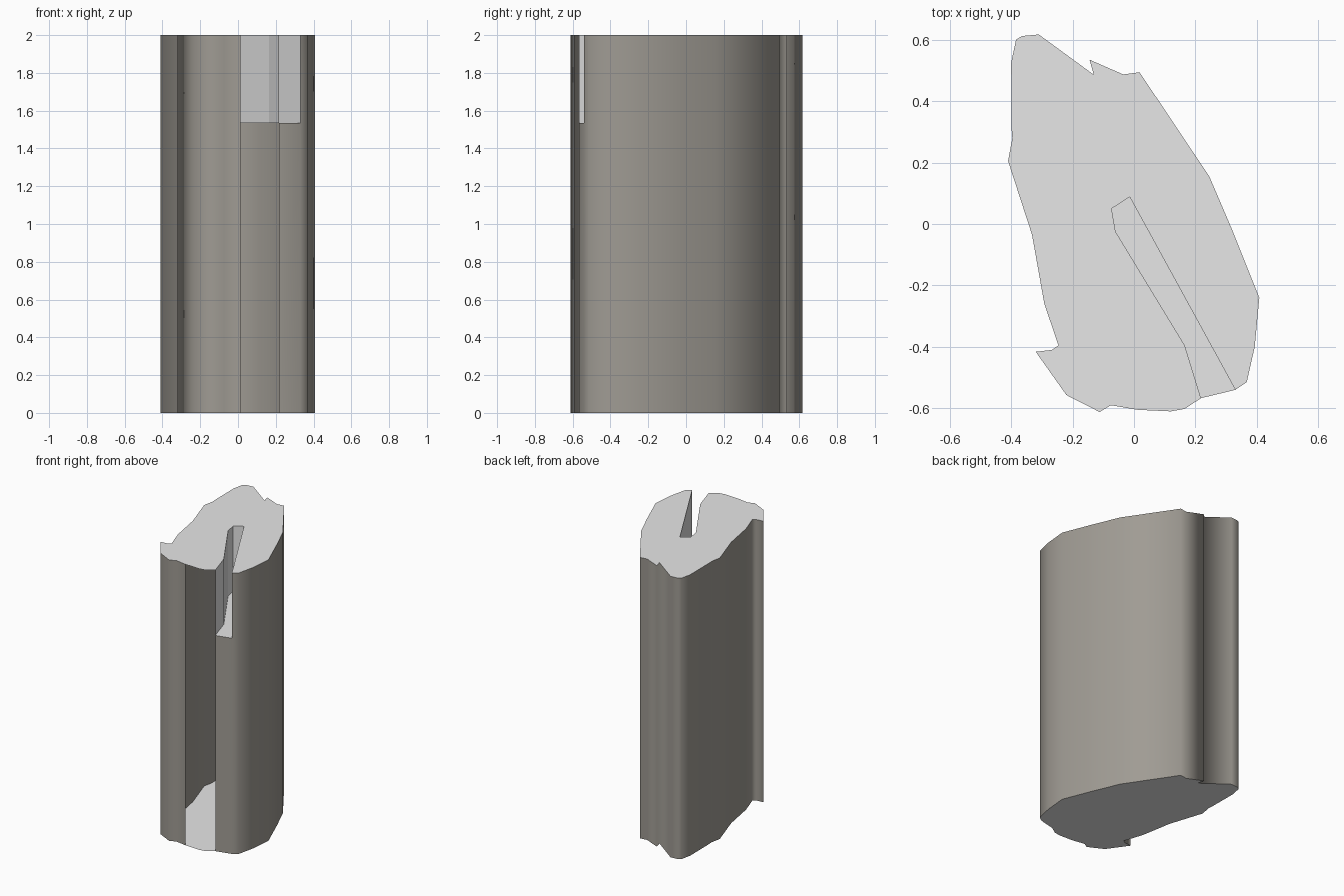
import bpy, bmesh, math

if "Cube" in bpy.data.objects:
    bpy.data.objects.remove(bpy.data.objects["Cube"])

HEIGHT, SLOT_Z = 2.0, 1.535

# Plan outline, counter-clockwise, starting at the right lip of the slot
OUTLINE = [(0.33, -0.54), (0.367, -0.515), (0.393, -0.40), (0.408, -0.24),
           (0.32, -0.02), (0.245, 0.155), (0.018, 0.494), (-0.035, 0.487),
           (-0.145, 0.535), (-0.131, 0.486), (-0.31, 0.617), (-0.365, 0.612),
           (-0.384, 0.60), (-0.40, 0.525), (-0.398, 0.30), (-0.396, 0.28),
           (-0.41, 0.205), (-0.332, -0.035), (-0.292, -0.26), (-0.246, -0.395),
           (-0.267, -0.41), (-0.32, -0.416), (-0.22, -0.557), (-0.112, -0.612),
           (-0.075, -0.59), (0.012, -0.605), (0.12, -0.61), (0.165, -0.602),
           (0.218, -0.567)]
# Slot walls, from the left lip inward and back towards the right lip
SLOT = [(0.165, -0.395), (-0.06, -0.025), (-0.073, 0.05), (-0.014, 0.088)]


def material(name, rgb):
    m = bpy.data.materials.new(name)
    m.diffuse_color = (*rgb, 1)
    m.use_nodes = True
    m.node_tree.nodes["Principled BSDF"].inputs["Base Color"].default_value = m.diffuse_color
    return m


def ring(bm, pts, z):
    return [bm.verts.new((x, y, z)) for x, y in pts]


def finish(bm, name, mat, smooth):
    for f in bm.faces:
        f.smooth = smooth
    me = bpy.data.meshes.new(name)
    bm.to_mesh(me)
    bm.free()
    me.materials.append(mat)
    ob = bpy.data.objects.new(name, me)
    bpy.context.collection.objects.link(ob)
    return ob


brown = material("warm grey", (0.35, 0.33, 0.295))
grey = material("light grey", (0.8, 0.8, 0.8))

# Outer wall: two bands; one stretch at the front is open for the full height
bm = bmesh.new()
rows = [ring(bm, OUTLINE, z) for z in (0, SLOT_Z, HEIGHT)]
n = len(OUTLINE)
for i in range(n):
    j = (i + 1) % n
    if n - 4 <= i < n - 1:          # open stretch left of the slot
        continue
    for k in range(2):
        if i == n - 1 and k == 1:   # slot mouth
            continue
        bm.faces.new((rows[k][i], rows[k][j], rows[k + 1][j], rows[k + 1][i]))
bmesh.ops.delete(bm, geom=[v for v in bm.verts if not v.link_faces], context='VERTS')
finish(bm, "outer_wall", brown, True)

# Bottom cap
bm = bmesh.new()
bm.faces.new(list(reversed(ring(bm, OUTLINE, 0))))
finish(bm, "bottom_cap", grey, False)

# Top cap with the slot opening
bm = bmesh.new()
bm.faces.new(ring(bm, OUTLINE + SLOT, HEIGHT))
finish(bm, "top_cap", grey, False)

# Slot floor and walls
bm = bmesh.new()
path = [OUTLINE[-1]] + SLOT + [OUTLINE[0]]
low, high = ring(bm, path, SLOT_Z), ring(bm, path, HEIGHT)
bm.faces.new(list(reversed(low)))
for i in range(len(path) - 1):
    bm.faces.new((low[i], low[i + 1], high[i + 1], high[i]))
finish(bm, "slot", grey, False)
